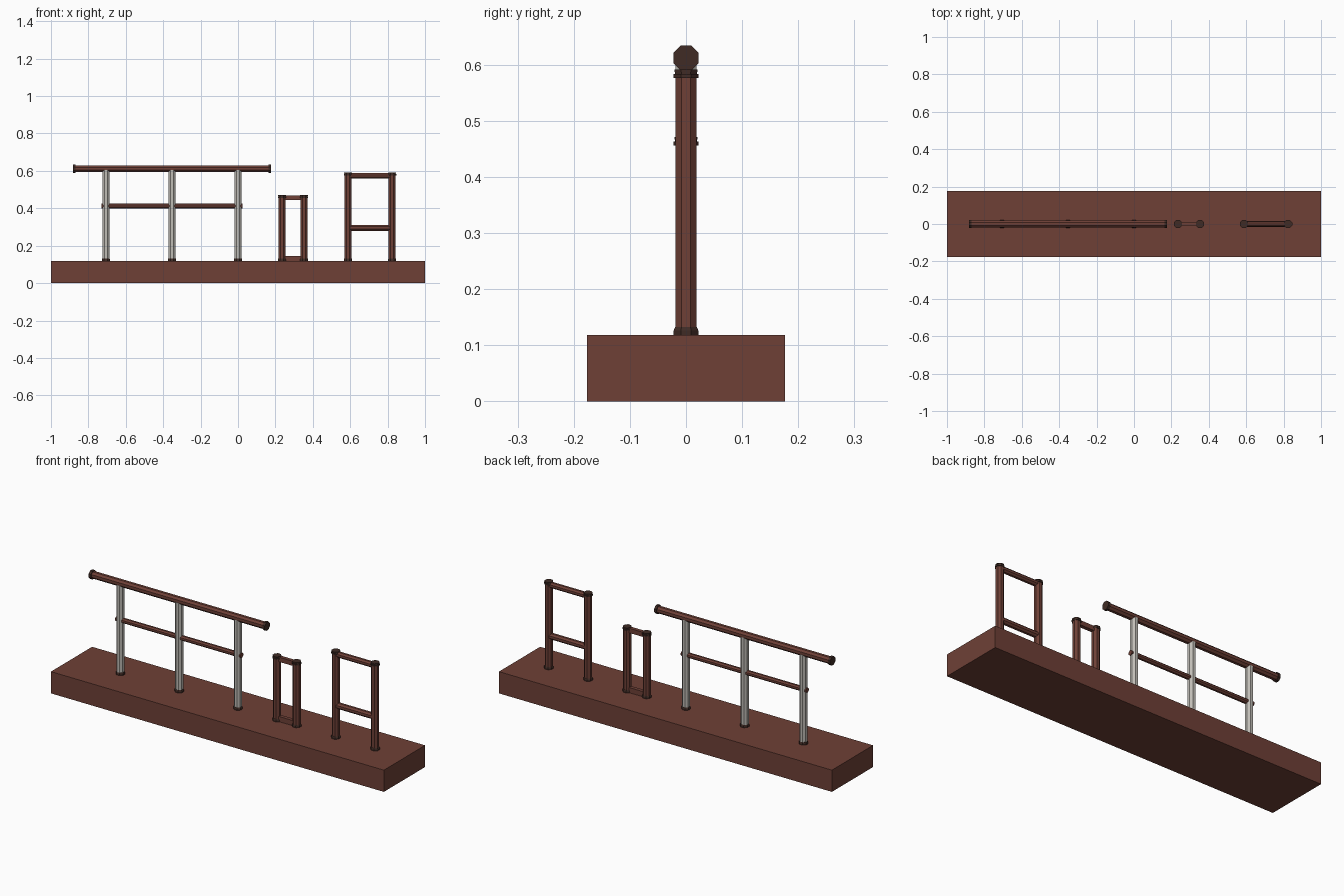
import bpy
import math

cube = bpy.data.objects.get("Cube")
if cube:
    bpy.data.objects.remove(cube, do_unlink=True)


def make_material(name, r, g, b):
    m = bpy.data.materials.new(name)
    m.use_nodes = True
    m.diffuse_color = (r, g, b, 1)
    m.node_tree.nodes["Principled BSDF"].inputs["Base Color"].default_value = (r, g, b, 1)
    return m


wood = make_material("brown_wood", 0.156, 0.051, 0.037)
dark = make_material("dark_brown", 0.05, 0.024, 0.018)
steel = make_material("pale_steel", 0.53, 0.51, 0.47)


def finish(name, mat):
    ob = bpy.context.object
    ob.name = name
    ob.data.materials.append(mat)
    bpy.ops.object.transform_apply(location=False, rotation=True, scale=True)
    return ob


def box(name, mat, x0, x1, depth, z0, z1):
    bpy.ops.mesh.primitive_cube_add(size=1, location=((x0 + x1) / 2, 0, (z0 + z1) / 2))
    bpy.context.object.scale = (x1 - x0, depth, z1 - z0)
    return finish(name, mat)


def octagon(name, mat, half, top_half, length, location, along_x=False):
    """Eight-sided prism with flats facing the axes; half = centre to flat."""
    k = 1 / math.cos(math.pi / 8)
    bpy.ops.mesh.primitive_cone_add(vertices=8, radius1=half * k, radius2=top_half * k,
                                    depth=length, location=location)
    ob = bpy.context.object
    for v in ob.data.vertices:
        c, s = math.cos(math.pi / 8), math.sin(math.pi / 8)
        x, y, z = v.co
        # put flats on the axes whichever way the primitive starts
        if min(abs(x), abs(y)) < half * 0.1:
            v.co = (x * c - y * s, x * s + y * c, z)
        elif abs(abs(x) - abs(y)) < half * 0.1:
            v.co = (x * c - y * s, x * s + y * c, z)
    if along_x:
        ob.rotation_euler = (0, math.pi / 2, 0)
    return finish(name, mat)


def upright(name, mat, x, z0, z1, half=0.0187):
    return octagon(name, mat, half, half, z1 - z0, (x, 0, (z0 + z1) / 2))


def bar(name, mat, x0, x1, z, half):
    return octagon(name, mat, half, half, x1 - x0, ((x0 + x1) / 2, 0, z), True)


FLOOR = 0.118


def post(name, mat, x, top, capped):
    upright(name, mat, x, FLOOR, top)
    # foot collar with a bevelled upper edge
    upright(name + "_foot", dark, x, FLOOR, FLOOR + 0.008, 0.022)
    octagon(name + "_foot_bevel", dark, 0.022, 0.0195, 0.006, (x, 0, FLOOR + 0.011))
    if capped:
        upright(name + "_cap_ring", dark, x, top - 0.014, top - 0.007, 0.0222)
        upright(name + "_cap_neck", dark, x, top - 0.007, top - 0.003, 0.0192)
        upright(name + "_cap_top", dark, x, top - 0.003, top + 0.001, 0.0205)


# Ground slab
box("base_slab", wood, -1, 1, 0.353, 0, FLOOR)

# Long handrail on three steel posts
for label, x in (("left", 0), ("middle", -0.353), ("right", -0.706)):
    post(label + "_steel_post", steel, x, 0.605, False)
bar("handrail", wood, -0.876, 0.17, 0.612, 0.0178)
for label, x in (("left", 0.169), ("right", -0.875)):
    bar(label + "_handrail_cap", dark, x - 0.007, x + 0.007, 0.612, 0.0222)
bar("lower_rail", wood, -0.729, 0.023, 0.412, 0.0125)

# Small frame
for label, x in (("left", 0.353), ("right", 0.235)):
    post(label + "_small_frame_post", wood, x, 0.47, True)
box("small_frame_top_bar", wood, 0.235, 0.353, 0.02, 0.443, 0.468)
box("small_frame_bottom_bar", wood, 0.235, 0.353, 0.02, FLOOR, 0.146)

# Tall frame
for label, x in (("left", 0.824), ("right", 0.588)):
    post(label + "_tall_frame_post", wood, x, 0.59, True)
bar("tall_frame_top_bar", wood, 0.588, 0.824, 0.573, 0.0145)
bar("tall_frame_middle_bar", wood, 0.588, 0.824, 0.295, 0.0155)
